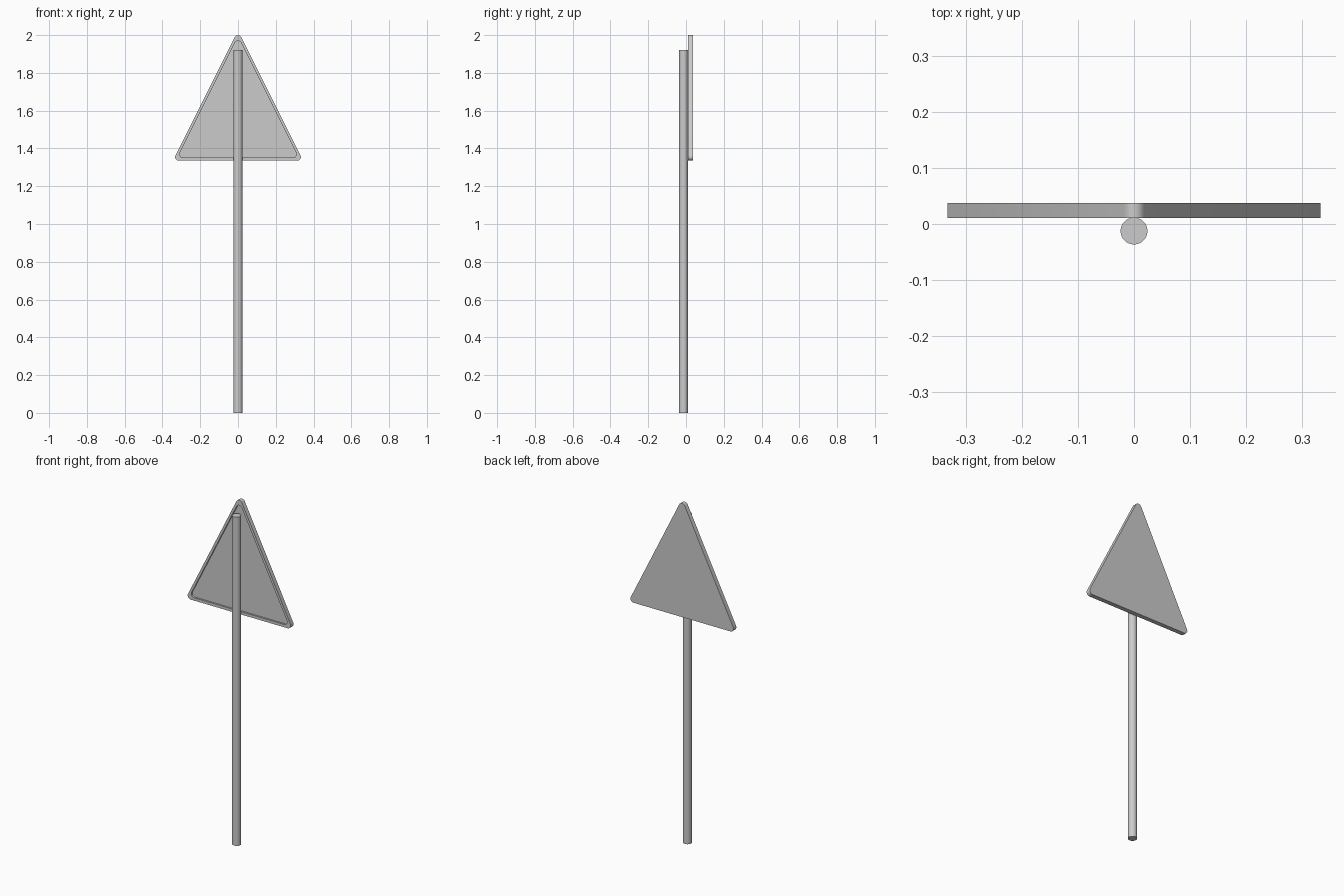
import bpy, bmesh, math

if "Cube" in bpy.data.objects:
    bpy.data.objects.remove(bpy.data.objects["Cube"])

R = 0.02                                     # corner radius
CORNERS = [(0.313, 1.355), (0.0, 1.98), (-0.313, 1.355)]
TILT = math.atan2(0.313, 0.625)              # angle of the side normals
ARCS = [(-math.pi / 2, TILT), (TILT, math.pi - TILT), (math.pi - TILT, 1.5 * math.pi)]
FRONT, BACK, RECESS = 0.011, 0.037, 0.010


def outline(scale=1.0, steps=6, zc=1.57):
    """Rounded triangle scaled about its middle."""
    pts = []
    for (cx, cz), (a, b) in zip(CORNERS, ARCS):
        for i in range(steps + 1):
            t = a + (b - a) * i / steps
            x, z = cx + R * math.cos(t), cz + R * math.sin(t)
            pts.append((x * scale, zc + (z - zc) * scale))
    return pts


def finish(bm, name):
    bmesh.ops.recalc_face_normals(bm, faces=bm.faces)
    mesh = bpy.data.meshes.new(name)
    bm.to_mesh(mesh)
    bm.free()
    ob = bpy.data.objects.new(name, mesh)
    bpy.context.collection.objects.link(ob)
    bpy.ops.object.select_all(action='DESELECT')
    ob.select_set(True)
    bpy.context.view_layer.objects.active = ob
    bpy.ops.object.shade_smooth_by_angle(angle=math.radians(35))


# Triangular plate: flat face at the back, rim and shallow recess at the front
bm = bmesh.new()
layers = [(1.0, BACK), (1.0, FRONT), (0.93, FRONT), (0.93, FRONT + RECESS)]
rings = [[bm.verts.new((x, y, z)) for x, z in outline(s)] for s, y in layers]
for a, b in zip(rings, rings[1:]):
    for i in range(len(a)):
        j = (i + 1) % len(a)
        bm.faces.new((a[i], a[j], b[j], b[i]))
bm.faces.new(rings[0])
bm.faces.new(rings[-1])
finish(bm, "sign_plate")

# Round pole
bm = bmesh.new()
bmesh.ops.create_cone(bm, cap_ends=True, segments=32, radius1=0.024, radius2=0.024, depth=1.92)
bmesh.ops.translate(bm, verts=bm.verts, vec=(0, -0.0125, 0.96))
finish(bm, "pole")
